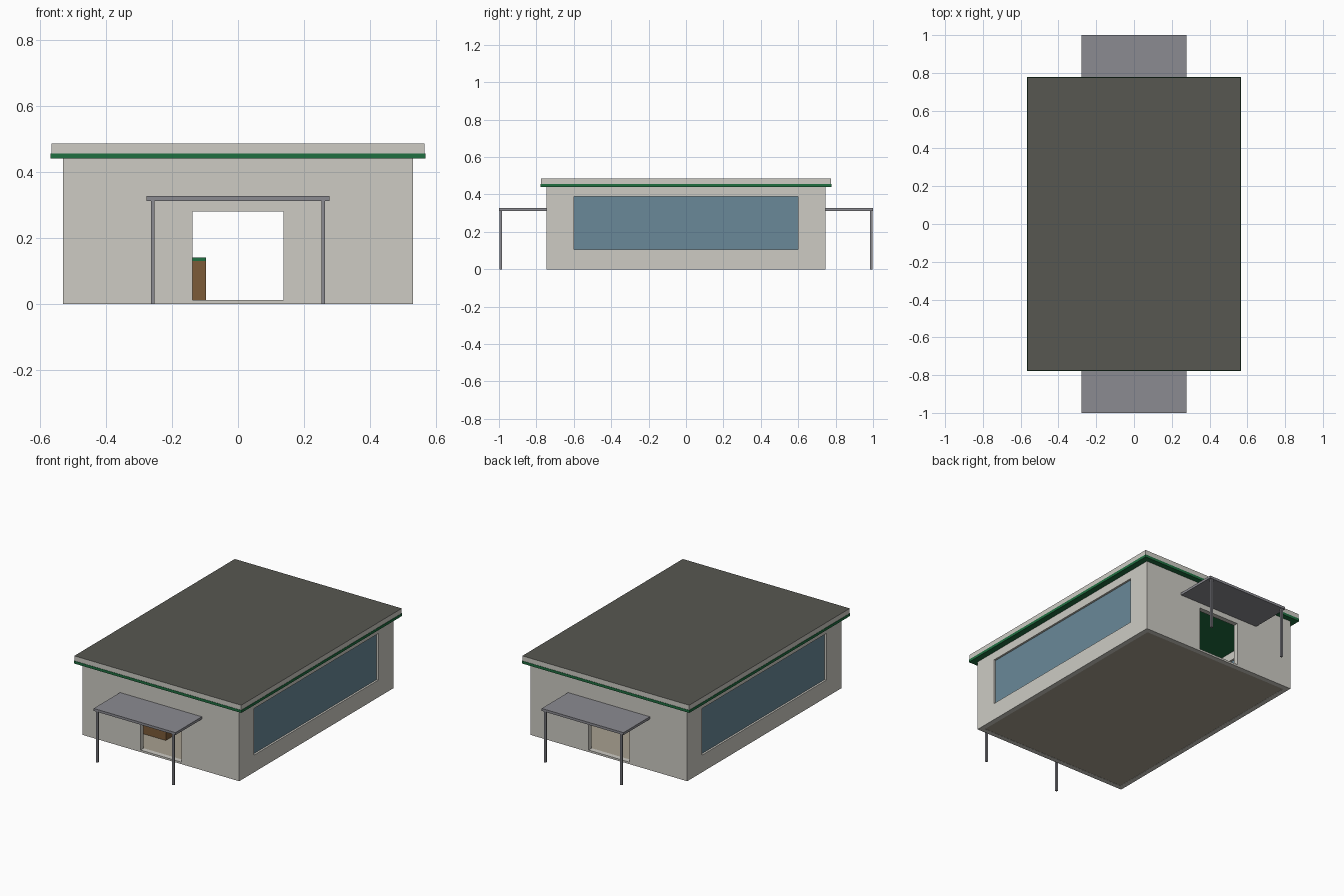
import bpy
import bmesh
from mathutils import Matrix

if "Cube" in bpy.data.objects:
    bpy.data.objects.remove(bpy.data.objects["Cube"], do_unlink=True)


def material(name, hex_code):
    """Flat colour from an sRGB hex code, stored as linear values."""
    srgb = [int(hex_code[i:i + 2], 16) / 255 for i in (0, 2, 4)]
    rgba = [((c + 0.055) / 1.055) ** 2.4 if c > 0.04 else c / 12.92 for c in srgb] + [1]
    mat = bpy.data.materials.new(name)
    mat.use_nodes = True
    mat.diffuse_color = rgba
    mat.node_tree.nodes["Principled BSDF"].inputs["Base Color"].default_value = rgba
    return mat


WALL = material("pale plaster", "cdcbc4")
ROOF = material("dark roofing", "575751")
GREEN = material("green trim", "1f6e40")
GLASS = material("blue glass", "6a8998")
METAL = material("grey metal", "8b8b91")
WOOD = material("brown wood", "7c5b39")
FLOOR = material("beige floor", "a8a090")


def finish(name, bm, *mats):
    bmesh.ops.recalc_face_normals(bm, faces=bm.faces)
    mesh = bpy.data.meshes.new(name)
    bm.to_mesh(mesh)
    bm.free()
    for mat in mats:
        mesh.materials.append(mat)
    obj = bpy.data.objects.new(name, mesh)
    bpy.context.collection.objects.link(obj)
    return obj


def box(name, x, y, z, mat, top=None):
    """Box from (min, max) ranges; an optional second material covers the top."""
    bm = bmesh.new()
    bmesh.ops.create_cube(bm, size=1)
    for v in bm.verts:
        for i, (low, high) in enumerate((x, y, z)):
            v.co[i] = high if v.co[i] > 0 else low
    if top:
        bm.normal_update()
        for f in bm.faces:
            f.material_index = int(f.normal.z > 0.5)
    return finish(name, bm, *([mat, top] if top else [mat]))


def span(half):
    return (-half, half)


def mirrored(low, high, side):
    return tuple(sorted((low * side, high * side)))


WIDTH, LENGTH, HEIGHT, THICK = 0.53, 0.745, 0.44, 0.03


def wall(name, half, depth, opening, sill, head, turn):
    """Wall with mitred ends and one rectangular opening, facing -y then turned."""
    bm = bmesh.new()
    rings = []
    for inset in (0, THICK):
        for w, low, high in ((half - inset, 0, HEIGHT), (opening, sill, head)):
            corners = ((-w, low), (w, low), (w, high), (-w, high))
            rings.append([bm.verts.new((a, inset - depth, b)) for a, b in corners])
    out, out_hole, inner, inner_hole = rings
    for a, b in ((out, out_hole), (out_hole, inner_hole), (inner_hole, inner), (inner, out)):
        for i in range(4):
            j = (i + 1) % 4
            bm.faces.new((a[i], a[j], b[j], b[i]))
    bm.transform(Matrix.Rotation(turn, 4, "Z"))
    return finish(name, bm, WALL)


# Walls with doorways front and back, and long windows on both sides
QUARTER = 1.5707963
wall("front_wall", WIDTH, LENGTH, 0.138, 0.012, 0.28, 0)
wall("back_wall", WIDTH, LENGTH, 0.138, 0.012, 0.28, 2 * QUARTER)
wall("left_wall", LENGTH, WIDTH, 0.6, 0.105, 0.39, QUARTER)
wall("right_wall", LENGTH, WIDTH, 0.6, 0.105, 0.39, -QUARTER)

# Floor and layered roof
box("floor", span(WIDTH - THICK), span(LENGTH - THICK), (0.001, 0.011), FLOOR)
box("roof_trim", span(0.567), span(0.778), (HEIGHT, 0.456), GREEN)
box("roof_fascia", span(0.565), span(0.776), (0.456, 0.486), WALL, ROOF)

# Wooden counters with green tops
def counter(name, x, y):
    box(name + "_base", x, y, (0.011, 0.13), WOOD)
    box(name + "_top", x, y, (0.13, 0.14), GREEN)


counter("front_counter", (-0.34, -0.097), (-0.56, -0.49))

for side, label in ((1, "left"), (-1, "right")):
    box(label + "_window", mirrored(0.512, 0.518, side), span(0.6), (0.105, 0.39), GLASS)
    for end, place in ((-1, "front"), (1, "back")):
        counter(f"{label}_{place}_shelf", mirrored(0.36, 0.42, side), mirrored(0.06, 0.41, end))
        # Canopy posts
        box(f"{place}_{label}_post", mirrored(0.252, 0.264, side),
            mirrored(0.984, 0.996, end), (0, 0.312), METAL)

# Entrance canopies
for end, place in ((-1, "front"), (1, "back")):
    box(place + "_canopy", span(0.277), mirrored(LENGTH, 1, end), (0.312, 0.327), METAL)
